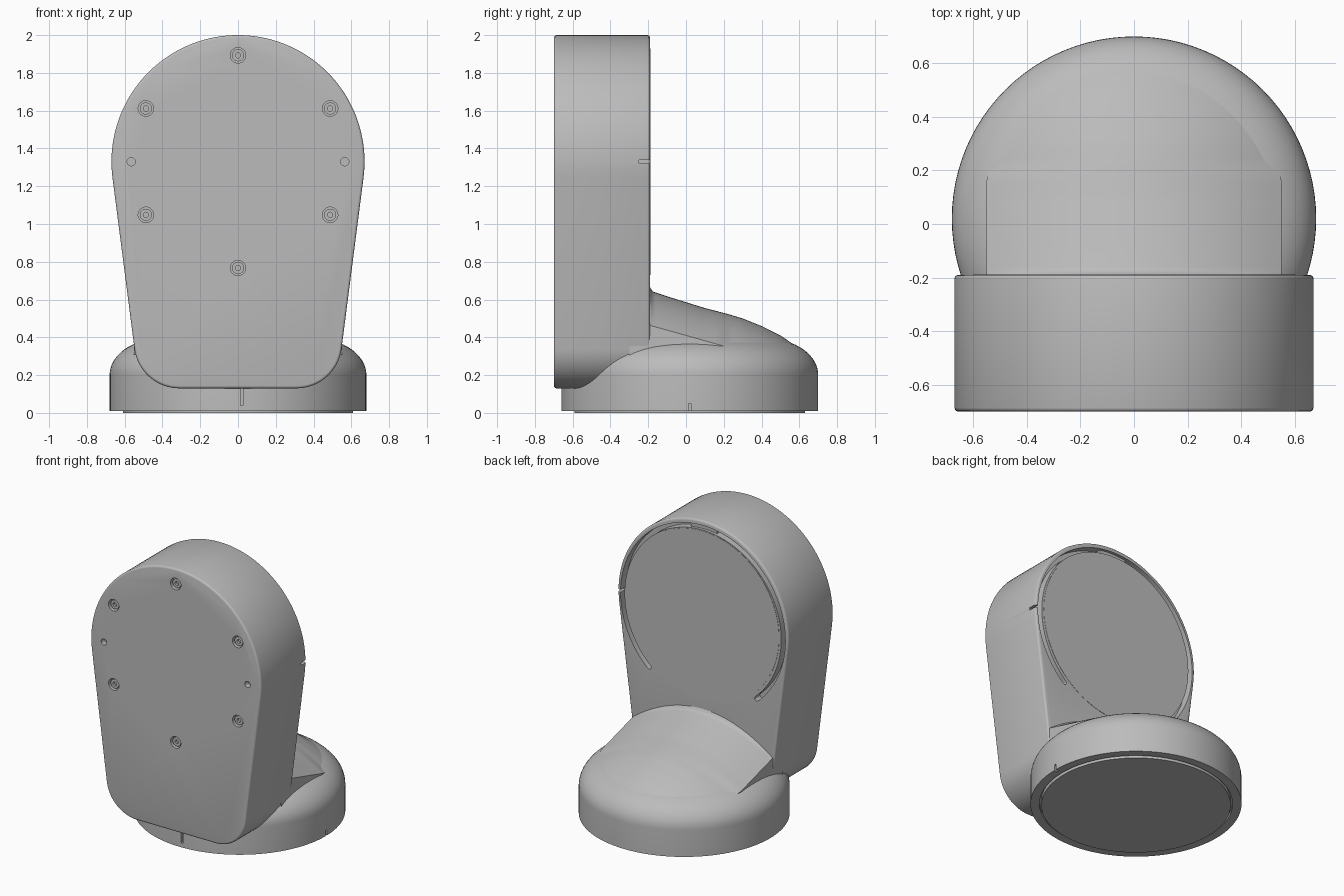
import bpy, bmesh, math
from mathutils import Vector, Matrix

cube = bpy.data.objects.get("Cube")
if cube:
    bpy.data.objects.remove(cube)


def material(name, rgb):
    m = bpy.data.materials.new(name)
    m.use_nodes = True
    m.diffuse_color = (*rgb, 1)
    m.node_tree.nodes["Principled BSDF"].inputs["Base Color"].default_value = (*rgb, 1)
    return m


GREY = material("light grey", (0.5, 0.5, 0.5))


def make(name, bm):
    bmesh.ops.remove_doubles(bm, verts=bm.verts, dist=0.0001)
    bmesh.ops.recalc_face_normals(bm, faces=bm.faces)
    me = bpy.data.meshes.new(name)
    bm.to_mesh(me)
    bm.free()
    me.materials.append(GREY)
    ob = bpy.data.objects.new(name, me)
    bpy.context.collection.objects.link(ob)
    return ob


def activate(ob):
    bpy.ops.object.select_all(action='DESELECT')
    ob.select_set(True)
    bpy.context.view_layer.objects.active = ob


def smooth(ob, angle=35):
    activate(ob)
    bpy.ops.object.shade_smooth_by_angle(angle=math.radians(angle))


def prism(name, outline, y0, y1):
    """Extrude an x-z outline along y."""
    bm = bmesh.new()
    face = bm.faces.new([bm.verts.new((x, y0, z)) for x, z in outline])
    new = bmesh.ops.extrude_face_region(bm, geom=[face])["geom"]
    verts = [v for v in new if isinstance(v, bmesh.types.BMVert)]
    bmesh.ops.translate(bm, vec=(0, y1 - y0, 0), verts=verts)
    return make(name, bm)


def arc(cx, cz, r, a0, a1, n):
    angles = [math.radians(a0 + (a1 - a0) * i / n) for i in range(n + 1)]
    return [(cx + r * math.cos(a), cz + r * math.sin(a)) for a in angles]


def disc(name, x, z, r, y0, y1, n=32):
    return prism(name, arc(x, z, r, 0, 360, n)[:-1], y0, y1)


def box(name, size, centre):
    bm = bmesh.new()
    bmesh.ops.create_cube(bm, size=1, matrix=Matrix.Translation(centre) @ Matrix.Diagonal((*size, 1)))
    return make(name, bm)


def lathe(name, profile, centre, n=96):
    bm = bmesh.new()
    verts = [bm.verts.new((r, 0, z)) for r, z in profile]
    edges = [bm.edges.new(p) for p in zip(verts, verts[1:])]
    bmesh.ops.spin(bm, geom=verts + edges, cent=(0, 0, 0), axis=(0, 0, 1), angle=math.tau, steps=n)
    bmesh.ops.translate(bm, vec=centre, verts=bm.verts)
    return make(name, bm)


def cut(target, *cutters):
    for c in cutters:
        c.hide_render = True
        mod = target.modifiers.new("cut", 'BOOLEAN')
        mod.operation, mod.solver, mod.object = 'DIFFERENCE', 'EXACT', c
        activate(target)
        bpy.ops.object.modifier_apply(modifier=mod.name)
        bpy.data.objects.remove(c)


# Upright: large round head tapering to a foot with rounded corners
FRONT, BACK, HEAD_Z, TILT = -0.7, -0.19, 1.33, 7.3
outline = (arc(0, HEAD_Z, 0.67, -TILT, 180 + TILT, 72)
           + arc(-0.31, 0.37, 0.24, 180 + TILT, 270, 16)
           + arc(0.31, 0.37, 0.24, 270, 360 - TILT, 16))
upright = prism("upright", outline, FRONT, BACK)
bevel = upright.modifiers.new("edge", 'BEVEL')
bevel.width, bevel.segments, bevel.limit_method = 0.014, 3, 'ANGLE'
activate(upright)
bpy.ops.object.modifier_apply(modifier=bevel.name)

# Ring slot in the back face, with rounded ends
SLOT_Z, SLOT_R, HALF = 1.32, 0.632, 0.016
a0 = -48
ends = [(SLOT_R * s * math.cos(math.radians(a0)), SLOT_Z + SLOT_R * math.sin(math.radians(a0))) for s in (1, -1)]
slot = (arc(0, SLOT_Z, SLOT_R + HALF, a0, 180 - a0, 96)
        + arc(*ends[1], HALF, 180 - a0, 360 - a0, 8)[1:-1]
        + arc(0, SLOT_Z, SLOT_R - HALF, 180 - a0, a0, 96)
        + arc(*ends[0], HALF, a0 - 180, a0, 8)[1:-1])
cut(upright, prism("slot_cutter", slot, BACK - 0.06, BACK + 0.05))

# Screw recesses and indicator holes in the front face
screws = [(0.563 * math.sin(math.radians(a)), HEAD_Z + 0.563 * math.cos(math.radians(a)))
          for a in range(0, 360, 60)]
for x, z in screws:
    cut(upright, disc("recess_cutter", x, z, 0.041, FRONT - 0.05, FRONT + 0.035))
for x in (-0.565, 0.565):
    cut(upright, disc("hole_cutter", x, HEAD_Z, 0.022, FRONT - 0.05, FRONT + 0.04, 24))
cut(upright, box("side_slit_cutter", (0.06, 0.09, 0.018), (0.67, BACK - 0.015, HEAD_Z)))
smooth(upright)

for i, (x, z) in enumerate(screws):
    screw = disc(f"screw_{i + 1}", x, z, 0.032, FRONT + 0.012, FRONT + 0.04)
    cut(screw, disc("socket_cutter", x, z, 0.014, FRONT - 0.02, FRONT + 0.028, 12))
    smooth(screw)

# Charging pad on the back face and the plug in the top of the slot
smooth(disc("back_pad", 0, HEAD_Z, 0.6, BACK - 0.02, BACK + 0.002, 96))
plug = arc(0, SLOT_Z, SLOT_R + HALF, 80, 99, 12) + arc(0, SLOT_Z, SLOT_R - HALF, 99, 80, 12)
smooth(prism("slot_plug", plug, BACK - 0.065, BACK - 0.02))

# Round base with a domed shoulder
BASE_Y, BASE_R = 0.02, 0.68


def dome(r):
    return 0.2 + 0.19 * math.sqrt(max(0, 1 - (max(0, r - 0.42) / 0.26) ** 2))


shoulder = [(0.42 + 0.26 * math.sin(t), 0.2 + 0.19 * math.cos(t))
            for t in (math.pi / 2 * i / 14 for i in range(15))]
base = lathe("base", [(0, 0.39)] + shoulder + [(BASE_R, 0.01), (0.622, 0.01), (0.622, 0.03), (0, 0.03)],
             (0, BASE_Y, 0))
cut(base, box("front_slit_cutter", (0.015, 0.06, 0.12), (0.02, BASE_Y - BASE_R, 0.10)),
    box("base_slit_cutter", (0.05, 0.015, 0.06), (BASE_R, BASE_Y, 0.02)))
smooth(base)
smooth(lathe("base_pad", [(0, 0.04), (0.61, 0.04), (0.61, 0), (0, 0)], (0, BASE_Y, 0)))

# Neck: arched saddle flowing from the upright down into the dome
crest = [(-0.3, 0.67), (-0.19, 0.665), (-0.175, 0.642), (-0.1, 0.617), (0.1, 0.555), (0.22, 0.524),
         (0.3, 0.5), (0.4, 0.46), (0.5, 0.41), (0.588, 0.35)]


def crest_height(y):
    for (ya, za), (yb, zb) in zip(crest, crest[1:]):
        if y <= yb:
            return za + (zb - za) * (y - ya) / (yb - ya)
    return crest[-1][1]


bm = bmesh.new()
rows, COLS, STEPS = [], 32, 50
stations = [-0.3, -0.19, -0.183] + [-0.175 + 0.762 * i / STEPS for i in range(STEPS + 1)]
for y in stations:
    w = min(0.55, math.sqrt(max(0.0001, 0.57 ** 2 - (y - BASE_Y) ** 2))) if y > 0 else 0.55
    edge = max(0.345, 0.41 - 0.28 * max(y, -0.19))
    top = max(crest_height(y), edge)
    row = [bm.verts.new((-w, y, 0.25))]
    for i in range(COLS + 1):
        u = 2 * i / COLS - 1
        row.append(bm.verts.new((u * w, y, edge + (top - edge) * (1 - u * u))))
    row.append(bm.verts.new((w, y, 0.25)))
    rows.append(row)
for a, b in zip(rows, rows[1:]):
    for i in range(len(a)):
        j = (i + 1) % len(a)
        bm.faces.new((a[i], a[j], b[j], b[i]))
bm.faces.new(rows[0])
bm.faces.new(rows[-1])
smooth(make("neck", bm), 40)
